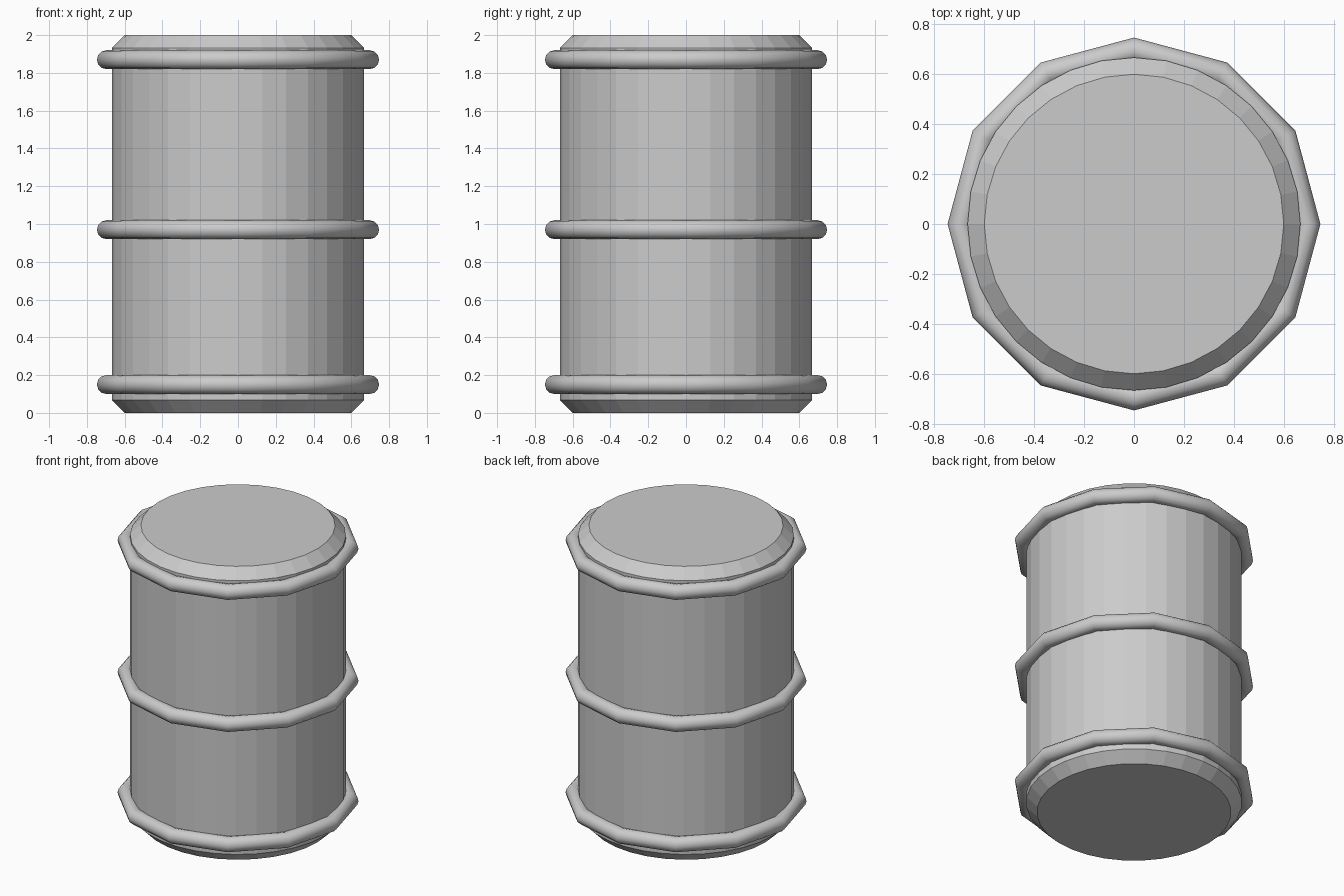
import bpy, bmesh
from math import cos, sin, pi

if "Cube" in bpy.data.objects:
    bpy.data.objects.remove(bpy.data.objects["Cube"])


def lathe(name, profile, sides):
    """Revolve (radius, z) points into a closed, capped solid."""
    bm = bmesh.new()
    rings = [[bm.verts.new((r * cos(2 * pi * i / sides), r * sin(2 * pi * i / sides), z))
              for i in range(sides)] for r, z in profile]
    for low, high in zip(rings, rings[1:]):
        for i in range(sides):
            j = (i + 1) % sides
            bm.faces.new((low[i], low[j], high[j], high[i]))
    bm.faces.new(rings[0][::-1])
    bm.faces.new(rings[-1])
    mesh = bpy.data.meshes.new(name)
    bm.to_mesh(mesh)
    bm.free()
    obj = bpy.data.objects.new(name, mesh)
    bpy.context.collection.objects.link(obj)
    return obj


# Drum body with chamfered rims
lathe("barrel_body", [(0.6, 0), (0.667, 0.067), (0.667, 1.933), (0.6, 2)], 32)

# Twelve-sided smooth hoops around the body
for name, z in (("bottom_hoop", 0.15), ("middle_hoop", 0.97), ("top_hoop", 1.87)):
    bpy.ops.mesh.primitive_torus_add(major_segments=12, minor_segments=12,
                                     major_radius=0.697, minor_radius=0.05,
                                     location=(0, 0, z))
    hoop = bpy.context.object
    hoop.name = name
    bpy.ops.object.shade_smooth()
